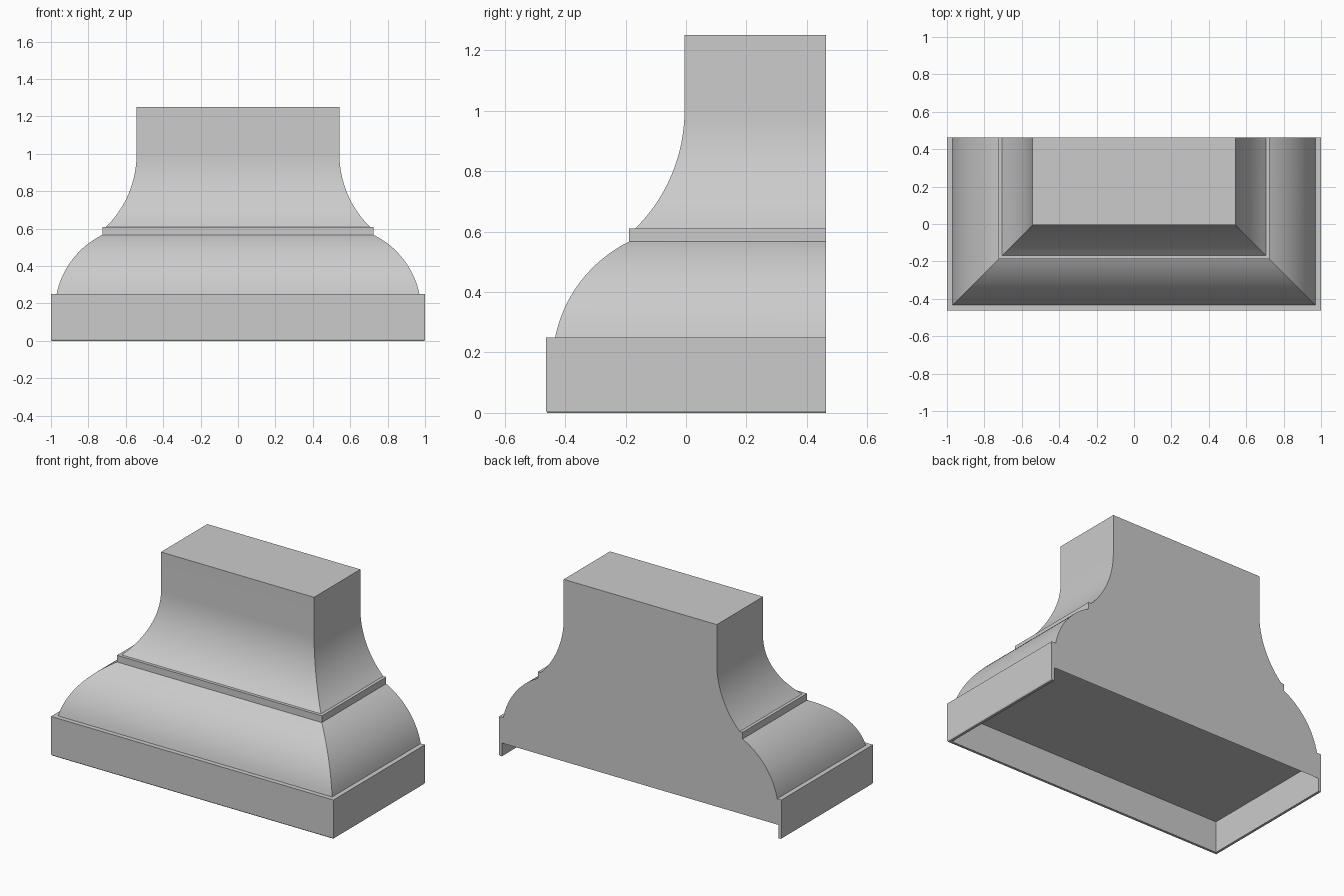
import bpy, bmesh, math

cube = bpy.data.objects.get("Cube")
if cube:
    bpy.data.objects.remove(cube, do_unlink=True)

HALF_W, FRONT, BACK = 1.0, -0.463, 0.463

paint = bpy.data.materials.new("light_grey_paint")
paint.use_nodes = True
GREY = (0.6, 0.6, 0.6, 1.0)
paint.diffuse_color = GREY
paint.node_tree.nodes["Principled BSDF"].inputs["Base Color"].default_value = GREY


def arc(start, end, lean_start, lean_end, steps=16):
    """Circular arc between two (inset, height) points; leans are from vertical."""
    a, b = math.radians(lean_start), math.radians(lean_end)
    pts = []
    for i in range(steps + 1):
        t = a + (b - a) * i / steps
        u = (math.cos(t) - math.cos(a)) / (math.cos(b) - math.cos(a))
        v = (math.sin(t) - math.sin(a)) / (math.sin(b) - math.sin(a))
        pts.append((start[0] + (end[0] - start[0]) * u,
                    start[1] + (end[1] - start[1]) * v))
    return pts


def make_object(name, bm):
    bmesh.ops.recalc_face_normals(bm, faces=bm.faces)
    mesh = bpy.data.meshes.new(name)
    bm.to_mesh(mesh)
    bm.free()
    obj = bpy.data.objects.new(name, mesh)
    bpy.context.collection.objects.link(obj)
    mesh.materials.append(paint)
    bpy.ops.object.select_all(action="DESELECT")
    obj.select_set(True)
    bpy.context.view_layer.objects.active = obj
    bpy.ops.object.shade_smooth_by_angle(angle=math.radians(25))
    return obj


# Profile as (inset from the outer edge, height), from inside the skirt to the top
LIP, CEILING, WALL = 0.085, 0.2, 0.02
profile = [(WALL, CEILING), (WALL, LIP), (WALL, 0), (0.004, 0), (0, 0.007), (0, 0.25)]
profile += arc((0.03, 0.25), (0.275, 0.567), 11, 63)      # convex lower moulding
profile += [(0.275, 0.61)]                                # band
profile += arc((0.295, 0.61), (0.458, 1.0), -46, 0)       # concave neck
profile += [(0.458, 1.25)]

# Mitred sweep around left side, front and right side
bm = bmesh.new()
rows = []
for inset, z in profile:
    w, f = HALF_W - inset, FRONT + inset
    rows.append([bm.verts.new((x, y, z))
                 for x, y in ((-w, BACK), (-w, f), (w, f), (w, BACK))])
for low, high in zip(rows, rows[1:]):
    for i in range(3):
        bm.faces.new((low[i], low[i + 1], high[i + 1], high[i]))

bm.faces.new(rows[-1])                                    # top
bm.faces.new(rows[0])                                     # recessed underside
bm.faces.new([r[0] for r in rows[1:]] + [r[3] for r in reversed(rows[1:])])  # back
make_object("hood_shell", bm)
